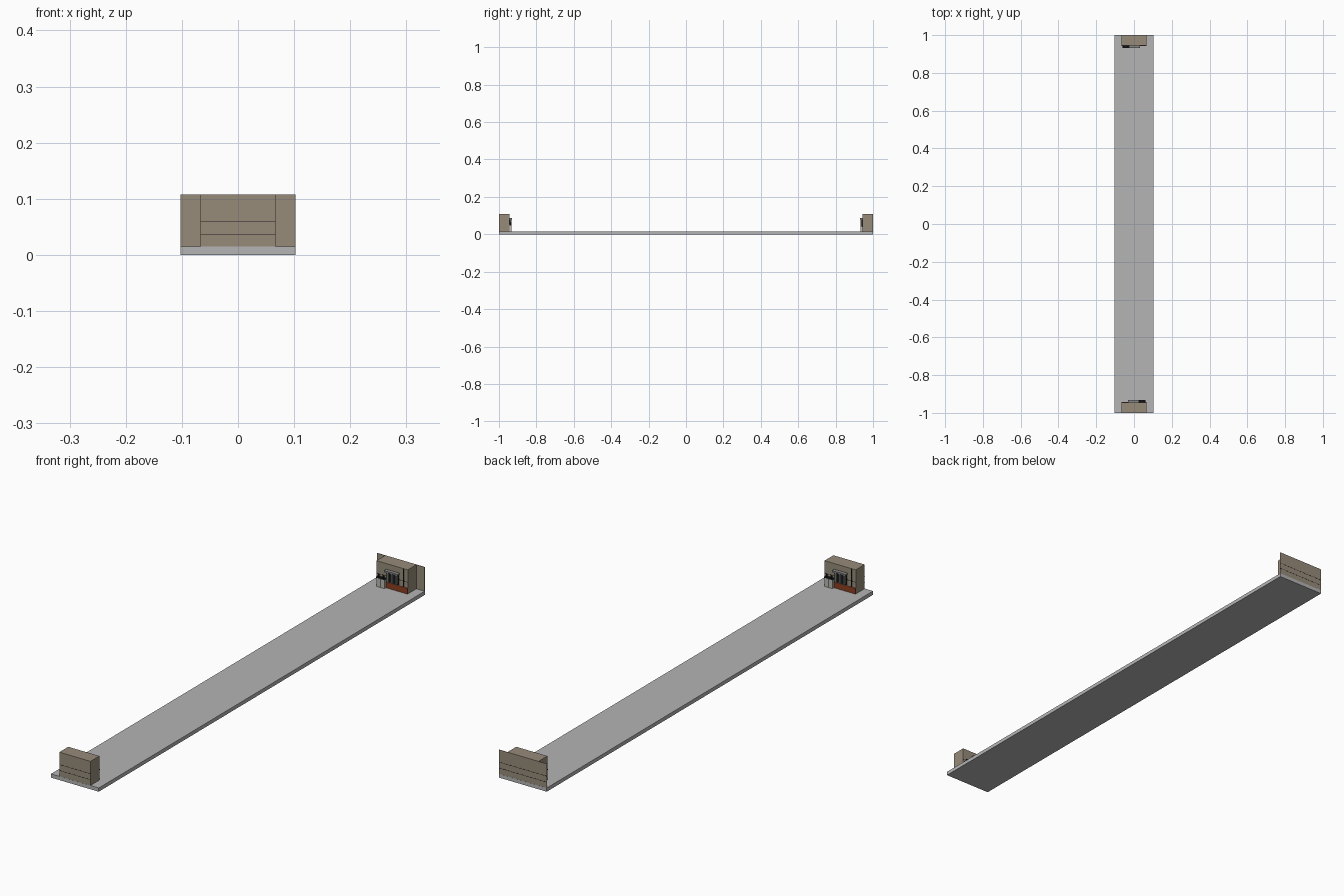
import bpy, bmesh, math
from mathutils import Matrix

if "Cube" in bpy.data.objects:
    bpy.data.objects.remove(bpy.data.objects["Cube"])


def material(name, rgb):
    m = bpy.data.materials.new(name)
    m.diffuse_color = (*rgb, 1)
    m.use_nodes = True
    m.node_tree.nodes["Principled BSDF"].inputs["Base Color"].default_value = m.diffuse_color
    return m


GREY = material("floor grey", (0.46, 0.46, 0.46))
TAN = material("tan wall", (0.31, 0.26, 0.195))
RUST = material("rust red", (0.26, 0.05, 0.015))
BLACK = material("black", (0.01, 0.01, 0.01))
STEEL = material("steel grey", (0.24, 0.24, 0.23))
PALE = material("pale grey", (0.5, 0.49, 0.46))


def box(name, x, y, z, mat, s=1):
    """Box from (min, max) ranges; s = -1 turns it half way round z."""
    bm = bmesh.new()
    bmesh.ops.create_cube(bm, size=1)
    for v in bm.verts:
        v.co.x = s * (x[0] if v.co.x < 0 else x[1])
        v.co.y = s * (y[0] if v.co.y < 0 else y[1])
        v.co.z = z[0] if v.co.z < 0 else z[1]
    return finish(name, bm, mat)


def rod(name, x, y, z, r, mat, s):
    """Vertical eight-sided rod over the z range."""
    bm = bmesh.new()
    bmesh.ops.create_cone(bm, cap_ends=True, segments=8, radius1=r, radius2=r,
                          depth=z[1] - z[0],
                          matrix=Matrix.Translation((s * x, s * y, (z[0] + z[1]) / 2)))
    return finish(name, bm, mat)


def finish(name, bm, mat):
    bmesh.ops.recalc_face_normals(bm, faces=bm.faces)
    me = bpy.data.meshes.new(name)
    bm.to_mesh(me)
    bm.free()
    me.materials.append(mat)
    ob = bpy.data.objects.new(name, me)
    bpy.context.collection.objects.link(ob)
    return ob


FLOOR, TOP = 0.0145, 0.108
HALF, IN = 0.067, 0.945          # block half width and inner face
SEAMS = (0.037, 0.060)

# Long floor slab
box("floor_slab", (-0.1025, 0.1025), (-1, 1), (0, FLOOR), GREY)

# Full-width wall at the back end only
box("back_wall", (-0.1025, 0.1025), (0.998, 0.9996), (FLOOR, TOP), TAN)
for z in SEAMS:
    box("back_wall_seam", (-0.1025, 0.1025), (0.999, 1), (z - 0.0006, z + 0.0006), BLACK)

for s, end in ((1, "back"), (-1, "front")):
    def part(name, x, y, z, mat):
        return box(end + "_" + name, x, y, z, mat, s)

    # End block with thin seams on the outer and inner faces
    part("block", (-HALF, HALF), (IN, 0.9996), (FLOOR, TOP), TAN)
    for z in SEAMS:
        part("outer_seam", (-HALF, HALF), (0.999, 1), (z - 0.0006, z + 0.0006), BLACK)
    part("inner_seam", (-HALF, HALF), (IN - 0.0004, IN + 0.001), (0.0594, 0.0606), BLACK)
    part("upright_seam", (0.047, 0.050), (IN - 0.0006, IN + 0.001), (0.036, TOP), BLACK)
    # Rust band along the foot of the inner face
    part("rust_band", (-HALF, HALF), (IN - 0.0015, IN + 0.001), (FLOOR, 0.037), RUST)
    # Central rack: dark back panel, shelf and hanging rods
    part("rack_panel", (-0.022, 0.030), (IN - 0.003, IN), (0.040, 0.080), BLACK)
    part("rack_shelf", (-0.026, 0.032), (0.931, IN), (0.080, 0.086), STEEL)
    for x in (-0.015, 0.004, 0.023):
        rod(end + "_rack_rod", x, 0.938, (0.042, 0.080), 0.005, STEEL, s)
    # Small cabinet standing at one side, with a black lid and posts
    part("cabinet", (-0.060, -0.026), (0.934, IN), (FLOOR, 0.048), PALE)
    part("cabinet_lid", (-0.061, -0.025), (0.933, IN), (0.048, 0.052), BLACK)
    part("cabinet_gap", (-0.0445, -0.0415), (0.9332, 0.935), (FLOOR, 0.048), BLACK)
    for x in (-0.053, -0.033):
        rod(end + "_cabinet_post", x, 0.939, (0.052, 0.062), 0.003, BLACK, s)
